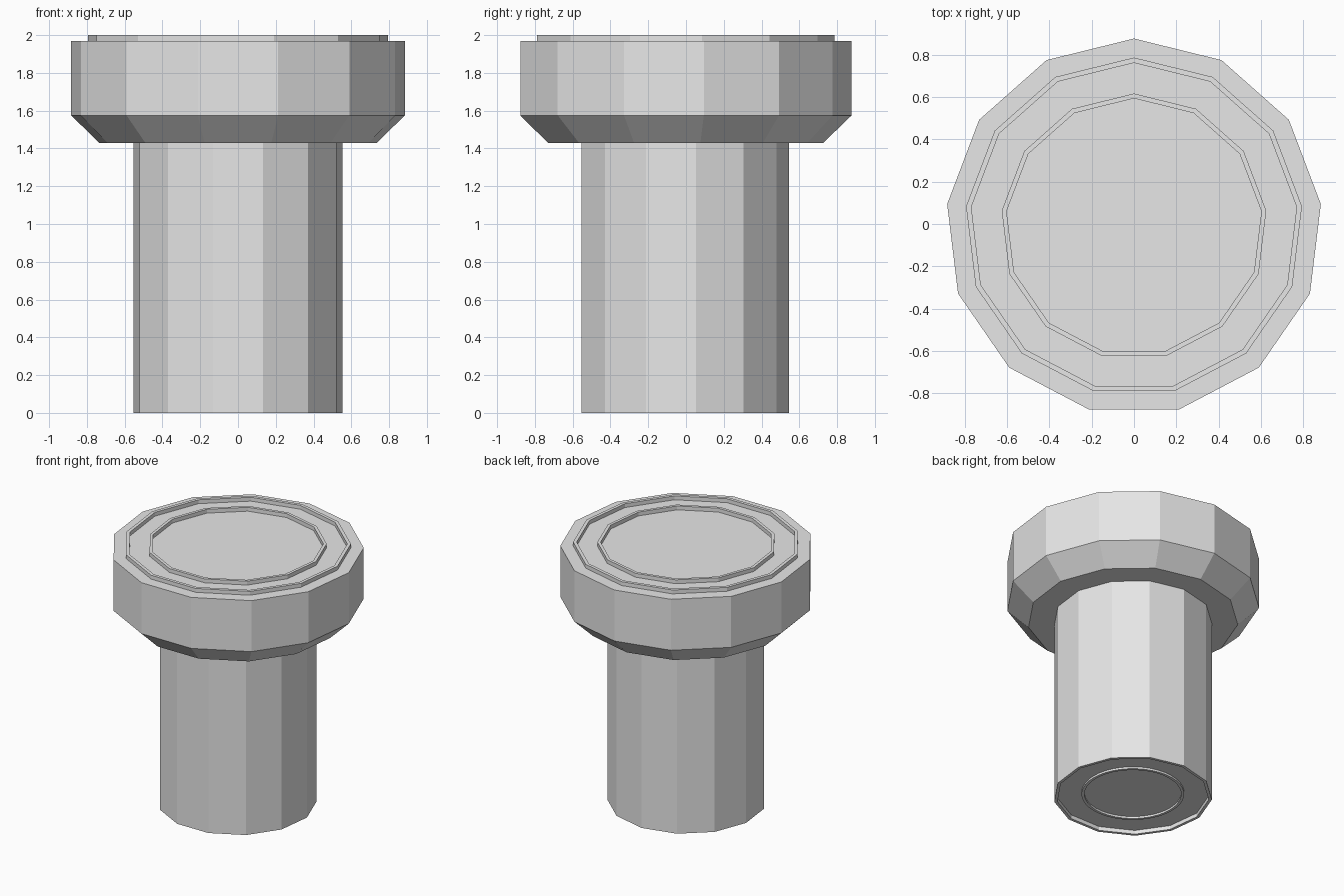
import bpy
import bmesh
import math

cube = bpy.data.objects.get("Cube")
if cube:
    bpy.data.objects.remove(cube, do_unlink=True)

SIDES = 13
CENTRE_Y = -0.013  # an odd-sided ring is not symmetric front to back

grey = bpy.data.materials.new("light_grey")
grey.use_nodes = True
grey.diffuse_color = (0.8, 0.8, 0.8, 1)
grey.node_tree.nodes["Principled BSDF"].inputs["Base Color"].default_value = (0.8, 0.8, 0.8, 1)


def lathe(name, profile, sides=SIDES, capped=True):
    """Revolve (radius, z) points; close with end caps or loop the profile."""
    bm = bmesh.new()
    rings = []
    for radius, z in profile:
        ring = []
        for i in range(sides):
            a = math.pi / 2 + math.tau * i / sides
            ring.append(bm.verts.new((radius * math.cos(a), CENTRE_Y + radius * math.sin(a), z)))
        rings.append(ring)
    pairs = list(zip(rings, rings[1:]))
    if capped:
        bm.faces.new(rings[0])
        bm.faces.new(rings[-1])
    else:
        pairs.append((rings[-1], rings[0]))
    for low, high in pairs:
        for i in range(sides):
            j = (i + 1) % sides
            bm.faces.new((low[i], low[j], high[j], high[i]))
    bmesh.ops.recalc_face_normals(bm, faces=bm.faces)
    mesh = bpy.data.meshes.new(name)
    bm.to_mesh(mesh)
    bm.free()
    mesh.materials.append(grey)
    obj = bpy.data.objects.new(name, mesh)
    bpy.context.collection.objects.link(obj)
    return obj


def ridge(name, outer, inner, z0, z1, sides=SIDES):
    """Thin raised band with a rectangular section."""
    return lathe(name, [(outer, z0), (outer, z1), (inner, z1), (inner, z0)], sides, capped=False)


# Stem with a shallow recess in its foot
lathe("stem", [(0.535, 0.03), (0.535, 0), (0.557, 0), (0.557, 1.45)])

# Wide head with a chamfered underside
lathe("head", [(0.74, 1.43), (0.89, 1.575), (0.89, 1.97)])

# Raised bands on the head
ridge("outer_top_ridge", 0.80, 0.775, 1.96, 2.0)
ridge("inner_top_ridge", 0.63, 0.607, 1.96, 2.0)

# Rounder raised band inside the foot recess
ridge("foot_ridge", 0.36, 0.34, 0.035, 0.015, 40)
